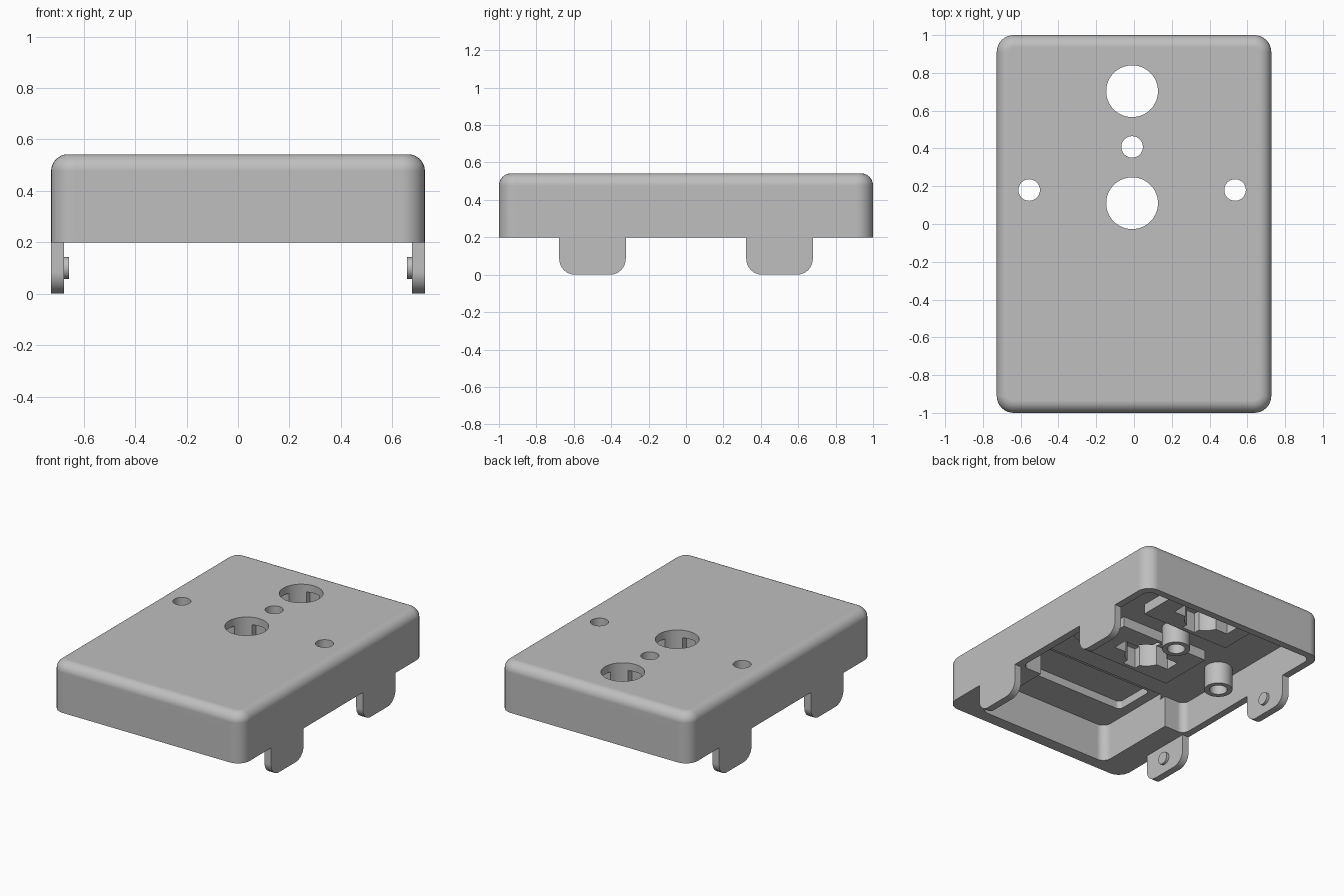
import bpy, bmesh, math
from mathutils import Matrix, Vector

old = bpy.data.objects.get("Cube")
if old:
    bpy.data.objects.remove(old, do_unlink=True)

grey = bpy.data.materials.new("plain grey plastic")
grey.use_nodes = True
COLOUR = (0.52, 0.52, 0.52, 1)
grey.diffuse_color = COLOUR
grey.node_tree.nodes["Principled BSDF"].inputs["Base Color"].default_value = COLOUR


def finish(name, bm):
    bmesh.ops.recalc_face_normals(bm, faces=bm.faces)
    mesh = bpy.data.meshes.new(name)
    bm.to_mesh(mesh)
    bm.free()
    obj = bpy.data.objects.new(name, mesh)
    mesh.materials.append(grey)
    bpy.context.collection.objects.link(obj)
    return obj


def bevel(bm, edges, radius, segments=8):
    bmesh.ops.bevel(bm, geom=edges, offset=radius, segments=segments,
                    profile=0.5, affect='EDGES', clamp_overlap=True)


def box(name, xs, ys, zs, corner=0, top=0, lower=0):
    """Box from ranges, with optional rounded uprights, top rim or lower side edges."""
    bm = bmesh.new()
    size = Vector((xs[1] - xs[0], ys[1] - ys[0], zs[1] - zs[0]))
    mid = Vector((sum(xs) / 2, sum(ys) / 2, sum(zs) / 2))
    bmesh.ops.create_cube(bm, size=1, matrix=Matrix.Translation(mid) @ Matrix.Diagonal(size.to_4d()))
    if corner:
        bevel(bm, [e for e in bm.edges if abs(e.verts[0].co.z - e.verts[1].co.z) > 1e-4], corner)
    if top:
        bevel(bm, [e for e in bm.edges if all(abs(v.co.z - zs[1]) < 1e-4 for v in e.verts)], top)
    if lower:
        bevel(bm, [e for e in bm.edges if all(abs(v.co.z - zs[0]) < 1e-4 for v in e.verts)
                   and abs(e.verts[0].co.x - e.verts[1].co.x) > 1e-4], lower)
    return finish(name, bm)


def cylinder(name, centre, radius, depth, sides=40, axis='Z'):
    bm = bmesh.new()
    turn = Matrix.Rotation(math.pi / 2, 4, 'Y') if axis == 'X' else Matrix()
    bmesh.ops.create_cone(bm, cap_ends=True, segments=sides, radius1=radius, radius2=radius,
                          depth=depth, matrix=Matrix.Translation(centre) @ turn)
    return finish(name, bm)


def cut(target, tool):
    """Subtract the tool and discard it."""
    mod = target.modifiers.new("cut", 'BOOLEAN')
    mod.operation = 'DIFFERENCE'
    mod.solver = 'EXACT'
    mod.object = tool
    bpy.context.view_layer.objects.active = target
    bpy.ops.object.modifier_apply(modifier=mod.name)
    bpy.data.objects.remove(tool, do_unlink=True)


W, L, RIM, TOP = 0.727, 1.0, 0.2, 0.542
INNER = 0.677                       # inner face of the thin side walls
REAR_CEIL, FRONT_CEIL = 0.42, 0.46
STEP = -0.31                        # where the thick front walls end
parts = []

# Rounded cover, hollowed from below with thicker walls in front
cover = box("cover", (-W, W), (-L, L), (RIM, TOP), corner=0.09, top=0.065)
cut(cover, box("rear_cavity", (-INNER, INNER), (STEP, 0.95), (0.1, REAR_CEIL), corner=0.05))
cut(cover, box("front_cavity", (-0.52, 0.52), (-0.915, -0.15), (0.1, REAR_CEIL), corner=0.06))
cut(cover, box("front_ceiling", (-0.52, 0.52), (-0.915, STEP), (0.3, FRONT_CEIL), corner=0.06))
cut(cover, box("ceiling_recess", (-0.45, 0.45), (-0.68, -0.38), (0.4, 0.515), corner=0.03))
parts.append(cover)

# Socket blocks under the two large openings
for label, y in (("front", 0.11), ("rear", 0.703)):
    block = box(label + "_socket_block", (-0.34, 0.34), (y - 0.195, y + 0.195), (0.35, REAR_CEIL + 0.01))
    for part in (block, cover):
        for rx, ry in ((0.22, 0.05), (0.05, 0.17)):
            cut(part, box("slot", (-0.01 - rx, -0.01 + rx), (y - ry, y + ry), (0.3, 0.49)))
        cut(part, cylinder("opening", (-0.01, y, 0.45), 0.137, 0.5, 64))
    parts.append(block)

# Hollow screw posts
for label, x, y in (("right", -0.555, 0.18), ("left", 0.535, 0.18), ("middle", -0.01, 0.408)):
    post = cylinder(label + "_screw_post", (x, y, 0.35), 0.09, 0.17)
    for part in (post, cover):
        cut(part, cylinder("screw_hole", (x, y, 0.4), 0.057, 0.6))
    parts.append(post)

# Hanging clips and their snap pegs
for side, sx in (("right", -1), ("left", 1)):
    for place, y in (("front", -0.5), ("rear", 0.5)):
        xs = sorted((sx * INNER, sx * W))
        parts.append(box(f"{side}_{place}_clip", xs, (y - 0.178, y + 0.178), (0, RIM), lower=0.085))
        parts.append(cylinder(f"{side}_{place}_peg", (sx * 0.67, y, 0.1), 0.042, 0.024, 32, 'X'))

# Smooth rounded surfaces while keeping crisp edges and flat panels
bpy.ops.object.select_all(action='DESELECT')
for part in parts:
    part.select_set(True)
bpy.context.view_layer.objects.active = cover
bpy.ops.object.shade_smooth_by_angle(angle=math.radians(30))
for part in parts:
    weighted = part.modifiers.new("flat panels", 'WEIGHTED_NORMAL')
    weighted.keep_sharp = True
